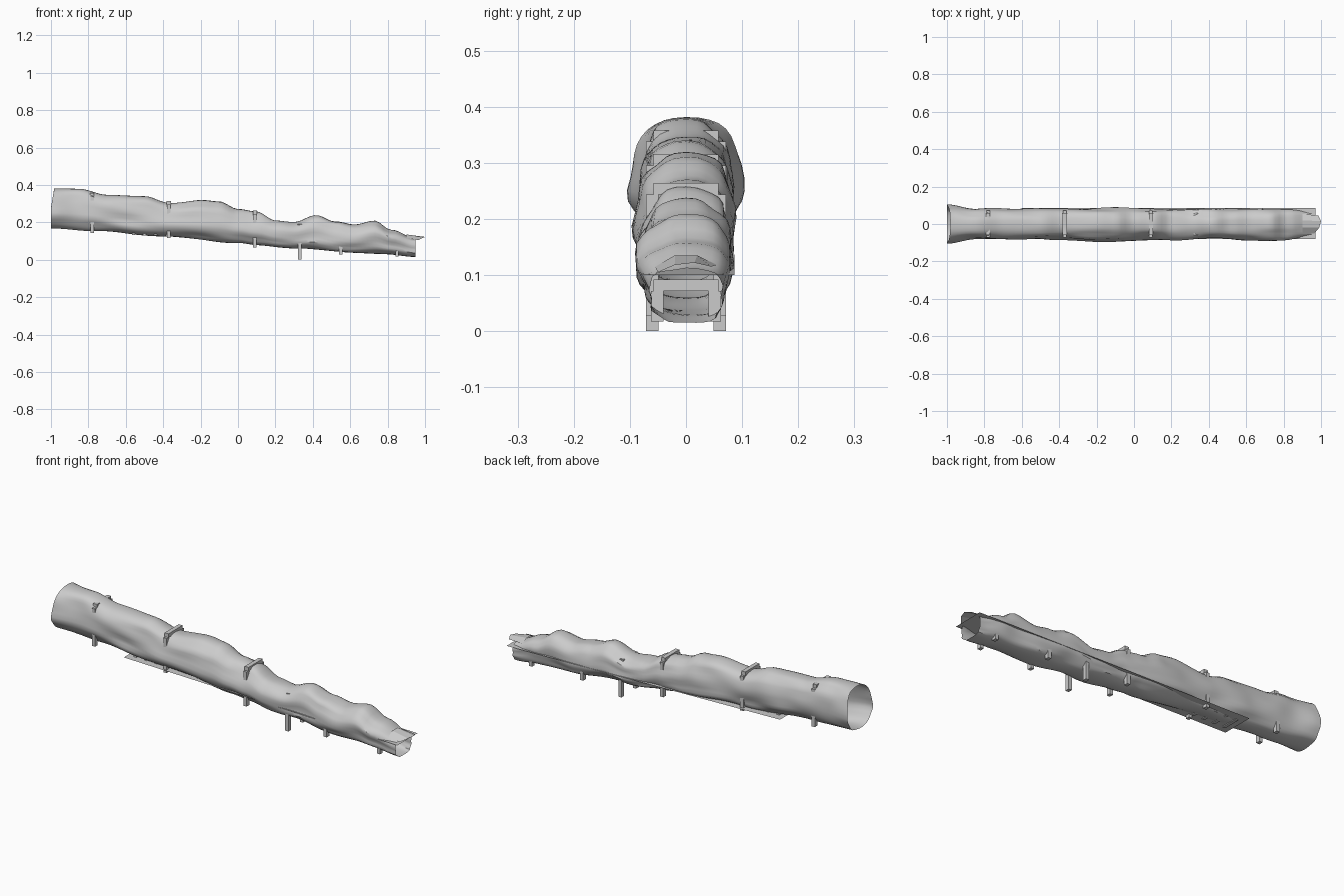
import bpy, bmesh, math, random
from mathutils import noise, Vector

if "Cube" in bpy.data.objects:
    bpy.data.objects.remove(bpy.data.objects["Cube"])

random.seed(4)


def finish(name, bm, smooth=False):
    me = bpy.data.meshes.new(name)
    bm.normal_update()
    bm.to_mesh(me)
    bm.free()
    ob = bpy.data.objects.new(name, me)
    bpy.context.collection.objects.link(ob)
    if smooth:
        bpy.ops.object.select_all(action='DESELECT')
        ob.select_set(True)
        bpy.context.view_layer.objects.active = ob
        bpy.ops.object.shade_smooth_by_angle(angle=math.radians(35))
    return ob


def add_box(bm, lo, hi):
    vs = [bm.verts.new((x, y, z)) for x in (lo[0], hi[0])
          for y in (lo[1], hi[1]) for z in (lo[2], hi[2])]
    for f in ((0, 1, 3, 2), (4, 6, 7, 5), (0, 4, 5, 1),
              (2, 3, 7, 6), (0, 2, 6, 4), (1, 5, 7, 3)):
        bm.faces.new([vs[i] for i in f])


def interp(table, x):
    for (x0, v0), (x1, v1) in zip(table, table[1:]):
        if x <= x1:
            t = max(0, (x - x0) / (x1 - x0))
            t = t * t * (3 - 2 * t)
            return v0 + (v1 - v0) * t
    return table[-1][1]


# Roof, floor and half-width outlines along the tunnel
roof = [(-1, .383), (-.85, .38), (-.7, .35), (-.5, .338), (-.37, .305),
        (-.2, .32), (-.1, .31), (0, .27), (.1, .255), (.2, .208), (.3, .2),
        (.42, .24), (.52, .205), (.62, .186), (.73, .21), (.82, .16), (.95, .11)]
ground = [(-1, .166), (-.78, .154), (-.4, .125), (0, .09), (.1, .078),
          (.33, .058), (.6, .038), (.8, .03), (.95, .014)]
half = [(-1, .1), (-.85, .08), (-.6, .083), (-.4, .078), (-.1, .09), (.1, .077),
        (.25, .083), (.45, .078), (.6, .084), (.8, .08), (.95, .067)]

# Rough open-ended tunnel shell
SIDES, RINGS = 36, 90
bm = bmesh.new()
rings = []
for i in range(RINGS + 1):
    x = -1 + 1.95 * i / RINGS
    t, b, w = interp(roof, x), interp(ground, x), interp(half, x)
    ring = []
    for j in range(SIDES):
        a = math.tau * j / SIDES
        c, s = math.cos(a), math.sin(a)
        p = .82 if s > 0 else .72
        y = w * math.copysign(abs(c) ** p, c)
        z = (t + b) / 2 + (t - b) / 2 * math.copysign(abs(s) ** .88, s)
        n = noise.noise(Vector((x * 5, c * 1.8, s * 1.8 + 3)))
        y += .016 * n * c
        z += .006 * n * s
        xx = x + (.018 * max(0, s) if i == 0 else 0)
        ring.append(bm.verts.new((xx, y, z)))
    rings.append(ring)
for r0, r1 in zip(rings, rings[1:]):
    for j in range(SIDES):
        k = (j + 1) % SIDES
        bm.faces.new((r0[j], r1[j], r1[k], r0[k]))
finish("tunnel_shell", bm, True)

# Ragged lip over the low mouth
bm = bmesh.new()
inner = [bm.verts.new((.9, y, z)) for y, z in
         ((-.055, .115), (-.02, .135), (.02, .135), (.055, .118))]
outer = [bm.verts.new((x, y, z)) for x, y, z in
         ((.965, -.05, .105), (.99, -.02, .118), (1, .015, .122), (.985, .045, .115))]
for i in range(3):
    bm.faces.new((inner[i], outer[i], outer[i + 1], inner[i + 1]))
finish("mouth_lip", bm)

# Flat floor sheet running through the tunnel
bm = bmesh.new()
bm.faces.new([bm.verts.new(v) for v in
              ((-.6, -.08, .137), (.97, -.08, .1), (.97, .086, .1), (-.6, .086, .137))])
finish("floor_sheet", bm)

# Timber support frames: two posts and a cross beam (x, foot, top)
for n, (x, foot, top) in enumerate(((-.78, .143, .358), (-.37, .116, .315),
                                    (.09, .065, .264), (.33, 0, .19),
                                    (.55, .028, .165), (.85, .017, .092))):
    bm = bmesh.new()
    for y in (-.06, .06):
        q = y * (.85 if n == 5 else 1)
        add_box(bm, (x - .009, q - .011, foot), (x + .009, q + .011, top - .02))
    add_box(bm, (x - .011, -.058, top - .02), (x + .011, .058, top))
    finish("support_frame_%d" % (n + 1), bm)

# Cross ties just showing under the floor sheet
bm = bmesh.new()
for x in (-.56, -.5, -.44, -.38):
    z = .137 - .0236 * (x + .6)
    add_box(bm, (x - .008, -.045, z - .004), (x + .008, .045, z + .006))
finish("floor_ties", bm)
